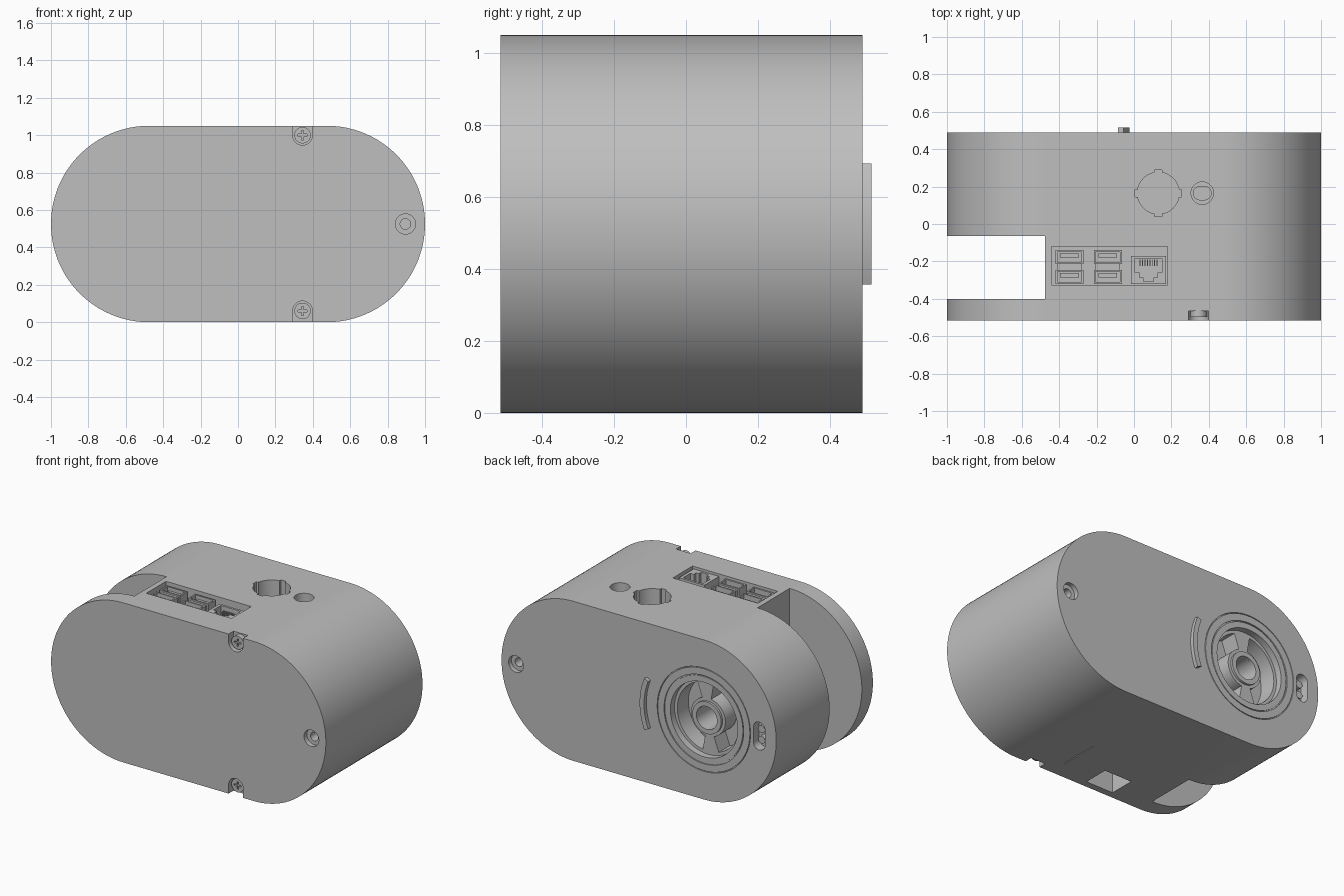
import bpy, bmesh
from math import sin, cos, pi, radians

if "Cube" in bpy.data.objects:
    bpy.data.objects.remove(bpy.data.objects["Cube"])

grey = bpy.data.materials.new("plain grey")
grey.use_nodes = True
grey.diffuse_color = (0.52, 0.52, 0.52, 1)
grey.node_tree.nodes["Principled BSDF"].inputs["Base Color"].default_value = (0.52, 0.52, 0.52, 1)


# 2D profiles
def rect(x0, x1, y0, y1):
    return [(x0, y0), (x1, y0), (x1, y1), (x0, y1)]


def arc(cx, cy, r, a0, a1, n):
    return [(cx + r * cos(radians(a0 + (a1 - a0) * i / n)),
             cy + r * sin(radians(a0 + (a1 - a0) * i / n))) for i in range(n + 1)]


def disc(cx, cy, r, n=48):
    return arc(cx, cy, r, 0, 360, n)[:-1]


def pill(cx, cy, half, r, n=12, upright=False):
    if upright:
        return arc(cx, cy + half, r, 0, 180, n) + arc(cx, cy - half, r, 180, 360, n)
    return arc(cx + half, cy, r, -90, 90, n) + arc(cx - half, cy, r, 90, 270, n)


def band(cx, cy, r0, r1, a0, a1, n=24):
    return arc(cx, cy, r1, a0, a1, n) + arc(cx, cy, r0, a1, a0, n)


# Extrude a profile along y (profile in x, z) or along z (profile in x, y)
def prism(name, pts, axis, a, b):
    bm = bmesh.new()
    place = (lambda p, t: (p[0], t, p[1])) if axis == "y" else (lambda p, t: (p[0], p[1], t))
    lo = [bm.verts.new(place(p, a)) for p in pts]
    hi = [bm.verts.new(place(p, b)) for p in pts]
    bm.faces.new(lo)
    bm.faces.new(hi)
    for i in range(len(pts)):
        j = (i + 1) % len(pts)
        bm.faces.new((lo[i], lo[j], hi[j], hi[i]))
    bmesh.ops.recalc_face_normals(bm, faces=bm.faces)
    mesh = bpy.data.meshes.new(name)
    bm.to_mesh(mesh)
    bm.free()
    mesh.materials.append(grey)
    ob = bpy.data.objects.new(name, mesh)
    bpy.context.collection.objects.link(ob)
    return ob


def cut(target, pts, axis, a, b):
    cutter = prism("cutter", pts, axis, a, b)
    cutter.hide_render = True
    mod = target.modifiers.new("cut", "BOOLEAN")
    mod.operation = "DIFFERENCE"
    mod.solver = "EXACT"
    mod.object = cutter
    bpy.context.view_layer.objects.active = target
    bpy.ops.object.modifier_apply(modifier=mod.name)
    bpy.data.objects.remove(cutter)


FRONT, BACK, TOP, MID = -0.515, 0.49, 1.05, 0.525
DIAL = -0.473

# Capsule-shaped housing with the side gap
body = prism("housing", pill(0, MID, 0.475, MID, 64), "y", FRONT, BACK)
cut(body, rect(-1.1, -0.475, -0.4, -0.065), "z", -0.1, 1.2)

# Port bay on top, sockets underneath
cut(body, rect(-0.44, 0.18, -0.325, -0.12), "z", TOP - 0.12, 1.2)
cut(body, rect(-0.23, -0.03, -0.47, -0.3), "z", -0.1, 0.15)
cut(body, rect(0.2, 0.207, -0.39, -0.13), "z", -0.1, 0.01)

# Keyed round opening and button hole on top
cut(body, disc(0.13, 0.165, 0.112), "z", 0.8, 1.2)
cut(body, rect(0.005, 0.255, 0.145, 0.185), "z", 0.8, 1.2)
cut(body, rect(0.11, 0.15, 0.04, 0.29), "z", 0.8, 1.2)
cut(body, disc(0.365, 0.165, 0.06), "z", 0.97, 1.2)
cut(body, pill(0.365, 0.165, 0.012, 0.036), "z", 0.85, 1.0)

# Counterbored screw holes at front and back
for face, s in ((FRONT, 1), (BACK, -1)):
    cut(body, disc(0.895, MID, 0.054), "y", face - s * 0.1, face + s * 0.03)
    cut(body, disc(0.895, MID, 0.028), "y", face - s * 0.1, face + s * 0.15)

# Open screw notches in the front rim, each with a cross-head screw
for z, edge, label in ((1.0, 1.2, "top"), (0.06, -0.1, "bottom")):
    turn = 180 if edge > z else 0
    notch = arc(0.345, z, 0.053, turn, turn + 180, 16)
    notch += [(notch[-1][0], edge), (notch[0][0], edge)]
    cut(body, notch, "y", -0.6, -0.465)
    screw = prism(label + "_screw", disc(0.345, z, 0.044, 32), "y", -0.497, -0.46)
    cut(screw, rect(0.32, 0.37, z - 0.006, z + 0.006), "y", -0.6, -0.483)
    cut(screw, rect(0.339, 0.351, z - 0.025, z + 0.025), "y", -0.6, -0.483)

# Dial on the back: seam groove, stepped dish, curved channels and hub bore
cut(body, disc(DIAL, MID, 0.34, 64), "y", BACK - 0.008, 0.6)
cut(body, disc(DIAL, MID, 0.245, 64), "y", BACK - 0.045, 0.6)
for start in (100, -80):
    cut(body, band(DIAL, MID, 0.125, 0.225, start, start + 150), "y", BACK - 0.16, 0.6)
cut(body, disc(DIAL, MID, 0.075), "y", BACK - 0.2, 0.6)


def ring(name, r0, r1, a, b):
    ob = prism(name, disc(DIAL, MID, r1, 64), "y", a, b)
    cut(ob, disc(DIAL, MID, r0, 64), "y", a - 0.1, b + 0.1)
    return ob


ring("dial_outer_ring", 0.29, 0.335, BACK - 0.02, BACK)
ring("dial_inner_ring", 0.245, 0.283, BACK - 0.02, BACK - 0.002)
ring("dial_hub", 0.075, 0.105, BACK - 0.06, BACK - 0.03)

# Raised curved grip beside the dial
prism("curved_grip", band(DIAL, MID, 0.418, 0.45, -22, 22), "y", BACK - 0.02, 0.515)

# Small connector slot on the back, with two pins
cut(body, pill(-0.876, MID, 0.05, 0.042, upright=True), "y", BACK - 0.06, 0.6)
for z in (MID - 0.035, MID + 0.035):
    prism("connector_pin", disc(-0.876, z, 0.024, 24), "y", BACK - 0.07, BACK - 0.025)


# Stacked sockets in the port bay
def socket(name, x0, x1, y0, y1):
    ob = prism(name, rect(x0, x1, y0, y1), "z", TOP - 0.13, TOP - 0.015)
    cut(ob, rect(x0 + 0.01, x1 - 0.01, y0 + 0.01, y1 - 0.01), "z", TOP - 0.11, 1.2)
    return ob


for x in (-0.42, -0.215):
    for y in (-0.32, -0.215):
        socket("stacked_socket", x, x + 0.15, y, y + 0.075)
        prism("socket_tongue", rect(x + 0.025, x + 0.125, y + 0.035, y + 0.058), "z", TOP - 0.12, TOP - 0.035)
    prism("socket_divider", rect(x + 0.01, x + 0.14, -0.25, -0.21), "z", TOP - 0.13, TOP - 0.025)

# Network socket with a stepped opening and contacts
prism("network_socket", rect(-0.015, 0.17, -0.322, -0.17), "z", TOP - 0.13, TOP - 0.015)
net = bpy.data.objects["network_socket"]
cut(net, rect(0.005, 0.15, -0.26, -0.185), "z", TOP - 0.11, 1.2)
cut(net, rect(0.03, 0.125, -0.285, -0.25), "z", TOP - 0.11, 1.2)
cut(net, rect(0.05, 0.105, -0.307, -0.28), "z", TOP - 0.11, 1.2)
for i in range(8):
    x = 0.03 + i * 0.013
    prism("contact", rect(x, x + 0.005, -0.225, -0.19), "z", TOP - 0.12, TOP - 0.04)

# Smooth curved walls, crisp edges
bpy.ops.object.select_all(action="DESELECT")
for ob in bpy.context.scene.objects:
    if ob.type == "MESH":
        ob.select_set(True)
        bpy.context.view_layer.objects.active = ob
bpy.ops.object.shade_smooth_by_angle(angle=radians(30))
